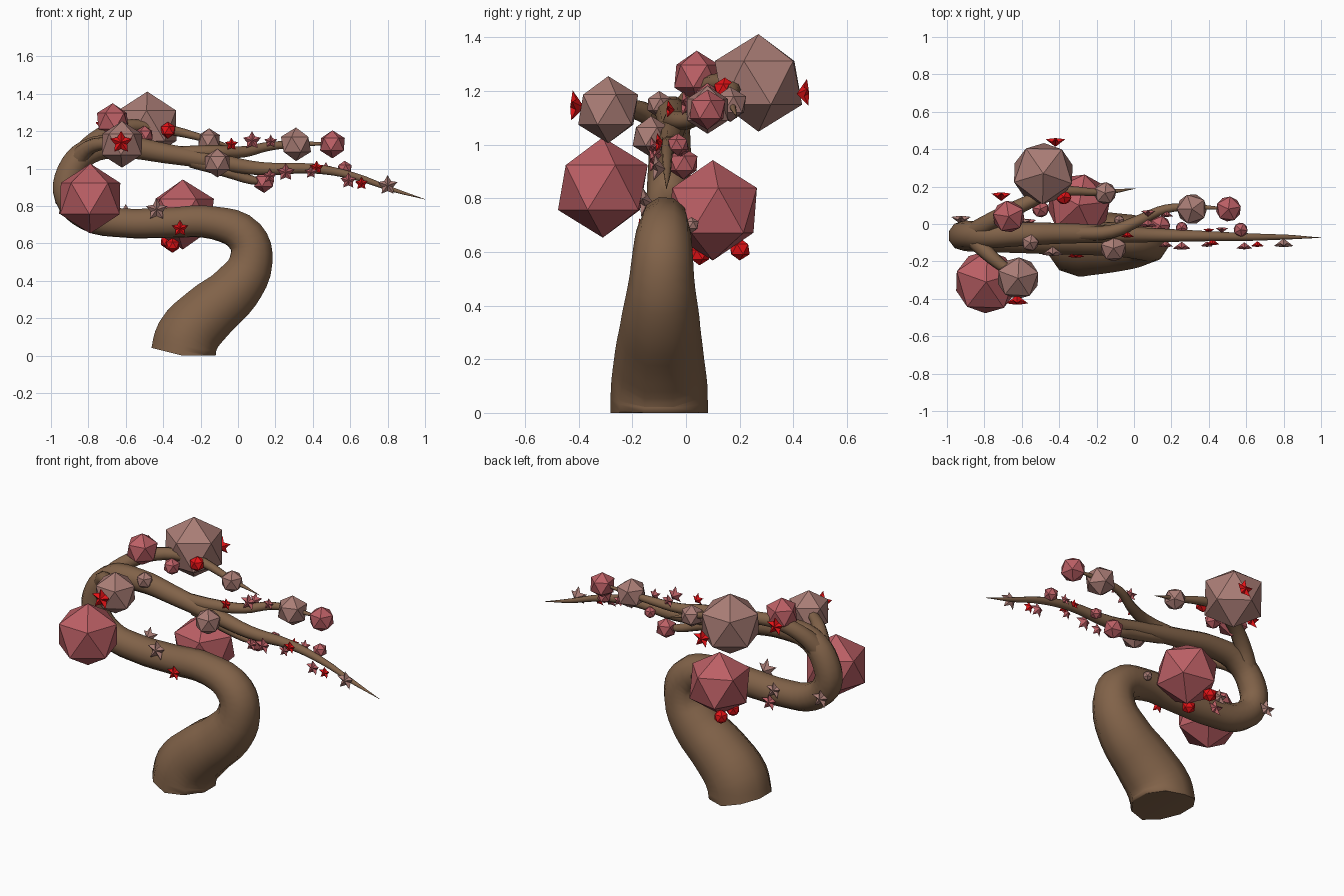
import bpy, bmesh, math, random
from mathutils import Vector, Matrix

random.seed(4)
cube = bpy.data.objects.get("Cube")
if cube:
    bpy.data.objects.remove(cube, do_unlink=True)


def material(name, rgb):
    m = bpy.data.materials.new(name)
    m.use_nodes = True
    m.diffuse_color = (*rgb, 1)
    bsdf = next(n for n in m.node_tree.nodes if n.type == 'BSDF_PRINCIPLED')
    bsdf.inputs["Base Color"].default_value = (*rgb, 1)
    bsdf.inputs["Roughness"].default_value = 0.9
    return m


BARK = material("bark_brown", (0.22, 0.123, 0.066))
PINK = material("rose_pink", (0.50, 0.115, 0.13))
DUSTY = material("dusty_pink", (0.40, 0.205, 0.18))
RED = material("bright_red", (0.78, 0.006, 0.008))


def limb(name, points, sides=3):
    """Tapered tube through points given as (x, y, z, radius)."""
    cu = bpy.data.curves.new(name, 'CURVE')
    cu.dimensions = '3D'
    cu.bevel_depth = 1.0
    cu.bevel_resolution = sides
    cu.resolution_u = 4
    cu.use_fill_caps = True
    sp = cu.splines.new('BEZIER')
    sp.bezier_points.add(len(points) - 1)
    for bp, (x, y, z, r) in zip(sp.bezier_points, points):
        bp.co = (x, y, z)
        bp.radius = r
        bp.handle_left_type = bp.handle_right_type = 'AUTO'
    ob = bpy.data.objects.new(name, cu)
    bpy.context.collection.objects.link(ob)
    bpy.ops.object.select_all(action='DESELECT')
    ob.select_set(True)
    bpy.context.view_layer.objects.active = ob
    bpy.ops.object.convert(target='MESH')
    ob = bpy.context.view_layer.objects.active
    for v in ob.data.vertices:
        v.co.z = max(v.co.z, 0)
    ob.data.materials.clear()
    ob.data.materials.append(BARK)
    bpy.ops.object.shade_smooth_by_angle(angle=math.radians(50))
    return ob


def finish(name, bm, mat):
    bmesh.ops.recalc_face_normals(bm, faces=bm.faces)
    me = bpy.data.meshes.new(name)
    bm.to_mesh(me)
    bm.free()
    me.materials.append(mat)
    bpy.context.collection.objects.link(bpy.data.objects.new(name, me))


def puff(name, x, y, z, r, mat):
    """Faceted foliage ball."""
    bm = bmesh.new()
    spin = Matrix.Rotation(random.uniform(0, 1.2), 4, 'Z')
    bmesh.ops.create_icosphere(bm, subdivisions=1, radius=r,
                               matrix=Matrix.Translation((x, y, z)) @ spin)
    finish(name, bm, mat)


def star(name, x, y, z, r, mat, facing):
    """Five-pointed blossom, domed at the middle with tips lifted outward."""
    bm = bmesh.new()
    turn = Vector(facing).to_track_quat('Z', 'Y').to_matrix().to_4x4()
    place = Matrix.Translation((x, y, z)) @ turn
    rim = []
    for i in range(10):
        a = math.pi / 2 + i * math.pi / 5
        d, h = (r, 0.25 * r) if i % 2 == 0 else (r * 0.55, 0)
        rim.append(bm.verts.new(place @ Vector((d * math.cos(a), d * math.sin(a), h))))
    top = bm.verts.new(place @ Vector((0, 0, 0.35 * r)))
    back = bm.verts.new(place @ Vector((0, 0, -0.5 * r)))
    for i in range(10):
        for hub in (top, back):
            bm.faces.new((rim[i], rim[(i + 1) % 10], hub))
    finish(name, bm, mat)


# Winding trunk that tapers into the long main branch
limb("trunk", [
    (-.295, -.10, 0, .182), (-.27, -.10, .10, .18), (-.16, -.10, .225, .165),
    (-.01, -.095, .36, .145), (.07, -.09, .51, .12), (.04, -.085, .635, .108),
    (-.13, -.08, .71, .09), (-.38, -.08, .71, .083), (-.62, -.075, .71, .08),
    (-.80, -.07, .745, .08), (-.905, -.065, .85, .08), (-.895, -.06, .98, .078),
    (-.80, -.06, 1.09, .072), (-.62, -.055, 1.115, .064), (-.38, -.05, 1.08, .055),
    (-.10, -.055, 1.035, .045), (.12, -.06, 1.0, .037), (.40, -.065, 1.0, .027),
    (.62, -.07, .96, .02), (.82, -.07, .89, .013), (1.0, -.073, .836, .001)])

# Side branches
limb("upper_branch", [(-.32, -.05, 1.08, .04), (-.12, -.04, 1.09, .036),
                      (.03, .02, 1.09, .03), (.17, .08, 1.12, .024),
                      (.32, .09, 1.13, .016), (.52, .08, 1.135, .004)], 2)
limb("lower_branch", [(-.25, -.06, 1.04, .035), (-.05, -.05, .98, .03),
                      (.07, -.03, .94, .024), (.18, -.02, .925, .004)], 2)
limb("back_branch", [(-.87, -.06, 1.03, .06), (-.77, .01, 1.15, .048),
                     (-.62, .09, 1.22, .04), (-.42, .17, 1.215, .03),
                     (-.16, .17, 1.155, .017), (.01, .19, 1.10, .001)], 2)
limb("front_branch", [(-.87, -.06, 1.03, .055), (-.80, -.14, 1.11, .042),
                      (-.71, -.22, 1.135, .032), (-.60, -.29, 1.14, .02)], 2)

# Foliage balls
puffs = {
    PINK: [(-.79, -.31, .84, .187), (-.295, .10, .755, .187), (-.67, .04, 1.255, .095),
           (.505, .08, 1.13, .075), (.14, -.01, .93, .06), (-.50, .08, 1.18, .05),
           (.57, -.03, 1.0, .042), (.255, -.02, .99, .035)],
    DUSTY: [(-.485, .27, 1.23, .182), (-.62, -.29, 1.13, .125), (.31, .08, 1.13, .09),
            (-.11, -.13, 1.03, .077), (-.155, .165, 1.15, .066), (-.555, -.10, 1.15, .05),
            (-.08, .02, .70, .03)],
    RED: [(-.375, .145, 1.205, .045), (-.375, .20, .61, .042), (-.35, .05, .59, .04)],
}
for mat, spots in puffs.items():
    for i, spot in enumerate(spots):
        puff(f"{mat.name}_foliage_{i + 1}", *spot, mat)

# Star blossoms, by colour and facing direction
FRONT, BACK = (0, -1, 0.05), (0, 1, 0.05)
stars = [
    (RED, FRONT, [(-.625, -.41, 1.14, .062), (-.31, -.165, .68, .045),
                  (-.035, -.06, 1.13, .036), (.42, -.10, 1.005, .038), (.66, -.11, .92, .036)]),
    (RED, BACK, [(-.42, .44, 1.19, .055), (-.71, .15, 1.23, .055), (.40, -.035, 1.0, .03)]),
    (DUSTY, FRONT, [(-.435, -.15, .78, .06), (.80, -.105, .91, .055)]),
    (DUSTY, BACK, [(-.925, .025, .80, .055), (-.60, .01, .76, .05)]),
    (PINK, FRONT, [(.255, -.12, .98, .05), (.59, -.12, .935, .045), (.17, -.11, .96, .04),
                   (.39, -.11, .98, .035), (.075, .0, 1.15, .05), (.175, .05, 1.145, .036)]),
    (PINK, BACK, [(-.57, .01, .68, .05), (.075, .06, 1.14, .04), (.47, -.03, 1.0, .035)]),
]
for mat, facing, spots in stars:
    side = "front" if facing is FRONT else "back"
    for i, spot in enumerate(spots):
        star(f"{mat.name}_{side}_blossom_{i + 1}", *spot, mat, facing)
